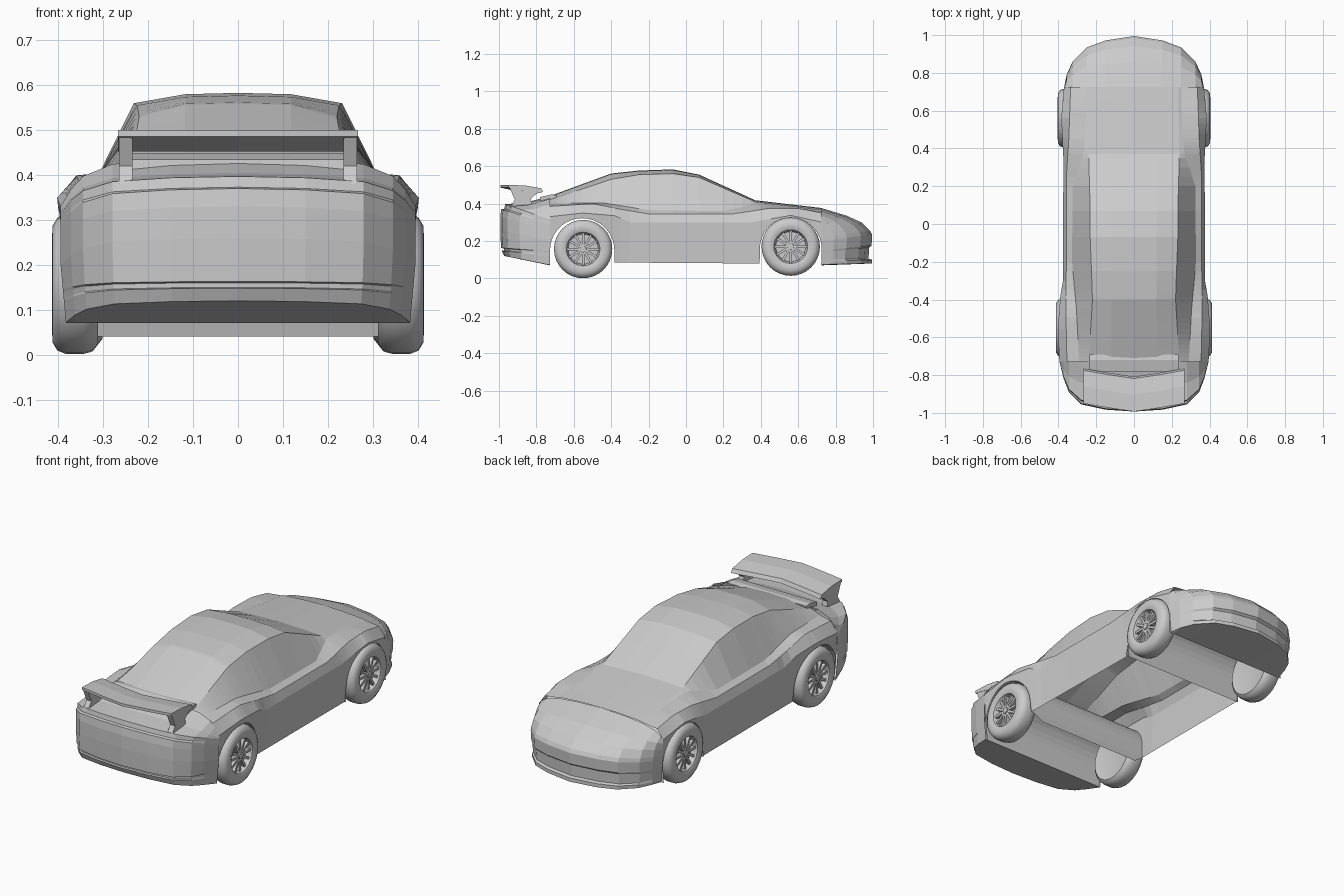
import bpy, bmesh
from math import sin, cos, pi, radians
from mathutils import Matrix, Vector

if "Cube" in bpy.data.objects:
    bpy.data.objects.remove(bpy.data.objects["Cube"])


def finish(bm, name, mirror=True, smooth=False):
    bmesh.ops.remove_doubles(bm, verts=bm.verts, dist=0.0001)
    bmesh.ops.recalc_face_normals(bm, faces=bm.faces)
    me = bpy.data.meshes.new(name)
    bm.to_mesh(me)
    bm.free()
    ob = bpy.data.objects.new(name, me)
    bpy.context.collection.objects.link(ob)
    if mirror:
        m = ob.modifiers.new("mirror", "MIRROR")
        m.merge_threshold = 0.0005
    if smooth:
        bpy.context.view_layer.objects.active = ob
        ob.select_set(True)
        bpy.ops.object.shade_smooth_by_angle(angle=radians(40))
        ob.select_set(False)
    return ob


def grid(name, rows, **kw):
    """Quad skin through rows of points."""
    bm = bmesh.new()
    vs = [[bm.verts.new(p) for p in r] for r in rows]
    for a, b in zip(vs, vs[1:]):
        for i in range(len(a) - 1):
            bm.faces.new((a[i], a[i + 1], b[i + 1], b[i]))
    return finish(bm, name, **kw)


def prism(name, stations, **kw):
    """Closed outline lofted through stations, with end caps."""
    bm = bmesh.new()
    vs = [[bm.verts.new(p) for p in s] for s in stations]
    n = len(vs[0])
    for a, b in zip(vs, vs[1:]):
        for i in range(n):
            j = (i + 1) % n
            bm.faces.new((a[i], a[j], b[j], b[i]))
    bm.faces.new(vs[-1])
    if not kw.pop("open_start", False):
        bm.faces.new(vs[0])
    return finish(bm, name, **kw)


def rail(keys, y):
    """Interpolate (x, z) along a lengthwise rail of (y, x, z) keys."""
    if y <= keys[0][0]:
        return keys[0][1:]
    for a, b in zip(keys, keys[1:]):
        if y <= b[0]:
            t = (y - a[0]) / (b[0] - a[0])
            return (a[1] + t * (b[1] - a[1]), a[2] + t * (b[2] - a[2]))
    return keys[-1][1:]


# Lengthwise rails of the body, from sill up to roof centre
SILL = [(-.73, .38, .08), (-.36, .37, .085), (.36, .365, .08), (.73, .37, .08)]
WAIST = [(-.73, .395, .33), (-.55, .403, .35), (-.38, .39, .335), (-.3, .376, .30),
         (.35, .374, .30), (.56, .385, .337), (.73, .37, .30)]
SHOULDER = [(-.73, .355, .385), (-.5, .36, .40), (-.35, .36, .37), (-.2, .358, .345),
            (.25, .358, .345), (.45, .345, .375), (.6, .34, .375), (.73, .335, .35)]
WINDOW = [(-.73, .29, .40), (-.45, .305, .405), (-.2, .328, .365), (.2, .325, .36),
          (.38, .265, .402), (.5, .255, .388), (.73, .25, .36)]
EDGE = [(-.73, .24, .42), (-.4, .22, .53), (-.25, .225, .555), (-.07, .232, .56),
        (.07, .232, .54), (.37, .24, .41), (.73, .235, .365)]
ROOF = [(-.73, .118, .437), (-.4, .118, .558), (-.25, .118, .574), (-.07, .118, .58),
        (.07, .118, .552), (.37, .12, .415), (.73, .118, .373)]
ARCHES = {"rear": (-.555, .15, .172), "front": (.56, .16, .165)}
Y_REAR, Y_NOSE = -.727, .725


def sill_point(y, z):
    (xs, zs), (xw, zw) = rail(SILL, y), rail(WAIST, y)
    return (xs + (xw - xs) * (z - zs) / (zw - zs), y, z)


def section(y, z):
    pts = [sill_point(y, z)]
    for r in (WAIST, SHOULDER, WINDOW, EDGE, ROOF):
        x, h = rail(r, y)
        pts.append((x, y, h))
    pts.append((0, y, rail(ROOF, y)[1] + .003))
    return pts


# Body shell: sill line rises over both wheel arches
def arch_curve(key, n=18):
    cy, cz, r = ARCHES[key]
    return [(cy - r * cos(pi * i / n), cz + r * sin(pi * i / n)) for i in range(n + 1)]


rear, front = arch_curve("rear"), arch_curve("front")
door_ys = [rear[-1][0] + .001, -.35, -.3, -.25, -.2, -.07, .07, .2, .25, .3, .35, .37,
           front[0][0] - .001]
stations = rear + [(y, rail(SILL, y)[1]) for y in door_ys] + front
grid("body_shell", [section(y, z) for y, z in stations])

# Wheel tunnels spanning the car
for name, path in (("rear_wheel_tunnel", [(Y_REAR, .07)] + rear + [(-.375, .085), (-.362, .04)]),
                   ("front_wheel_tunnel", [(.385, .08)] + front + [(Y_NOSE, .07)])):
    grid(name, [[sill_point(y, z) if z > .08 else (.375 if z > .05 else .31, y, z), (0, y, z)]
                for y, z in path])


# Bumpers: profile rows (reach, centre z, edge z) wrapped around a plan path
def bumper(name, plan, rows):
    y0, y1 = plan[0][1], plan[-1][1]
    out = []
    for t, zc, ze in rows:
        row = []
        for x, y in plan:
            u = (y - y0) / (y1 - y0)
            tuck = .015 * max(0, (.2 - (ze + (zc - ze) * u)) / .13)
            row.append((x * (1 - tuck * 2), y0 + t * (y - y0), ze + (zc - ze) * u))
        out.append(row)
    grid(name, out)


bumper("rear_bumper",
       [(.395, Y_REAR), (.372, -.82), (.345, -.89), (.28, -.955), (.15, -.983), (0, -.993)],
       [(0, .07, .07), (.92, .12, .072), (.97, .148, .12), (.93, .15, .125), (.93, .16, .14),
        (.985, .163, .145), (1, .26, .20), (1.0, .33, .26), (.98, .37, .29), (.92, .373, .30),
        (.9, .397, .315), (.5, .405, .32), (0, .44, .33)])
bumper("front_bumper",
       [(.37, Y_NOSE), (.357, .79), (.325, .86), (.25, .935), (.15, .972), (0, .995)],
       [(0, .07, .07), (1, .08, .075), (1, .10, .09), (.93, .105, .10), (.94, .165, .14),
        (.99, .175, .15), (1, .235, .20), (.96, .255, .22), (.8, .298, .25), (.5, .335, .28),
        (0, .376, .30)])

# Rear wing with V-shaped plan, its struts and the engine cover ledge
WING = [(-.95, .50), (-.95, .486), (-.88, .47), (-.81, .452), (-.765, .462),
        (-.775, .482), (-.86, .497)]
prism("rear_wing", [[(x, y - d, z) for y, z in WING] for x, d in ((0, .043), (.13, .024), (.267, 0))],
      open_start=True)
STRUT = [(-.94, .38), (-.915, .42), (-.945, .49), (-.79, .462), (-.83, .425), (-.82, .38)]
prism("wing_strut", [[(x, y, z) for y, z in STRUT] for x in (.235, .265)])
LEDGE = [(-.785, .39), (-.78, .435), (-.72, .449), (-.69, .445), (-.70, .39)]
prism("engine_cover", [[(x, y, z) for y, z in LEDGE] for x in (0, .235)], open_start=True)

# Wheels: lathed tyre and rim with radial spokes
TYRE = [(0, .012), (.09, .012), (.135, 0), (.15, .012), (.156, .035), (.156, .07), (.148, .09),
        (.13, .101), (.105, .102), (.09, .096), (.085, .085), (.08, .066), (0, .066)]


def wheel(name, x, y, z, seg=32):
    rings = [[(x + w, y + r * cos(2 * pi * i / seg), z + r * sin(2 * pi * i / seg))
              for r, w in TYRE] for i in range(seg + 1)]
    bm = bmesh.new()
    for a, b in zip(rings, rings[1:]):
        for i in range(len(TYRE) - 1):
            quad = [a[i], a[i + 1], b[i + 1], b[i]]
            if TYRE[i][0] == 0:
                quad = quad[:3]
            elif TYRE[i + 1][0] == 0:
                quad = [a[i], a[i + 1], b[i]]
            bm.faces.new([bm.verts.new(p) for p in quad])
    finish(bm, name + "_tyre", smooth=True)
    bm = bmesh.new()
    for k in range(12):
        m = (Matrix.Translation((x + .078, y, z)) @ Matrix.Rotation(2 * pi * k / 12, 4, 'X')
             @ Matrix.Translation((0, .05, 0)) @ Matrix.Diagonal((.018, .074, .013, 1)))
        bmesh.ops.create_cube(bm, size=1, matrix=m)
    bmesh.ops.create_cone(bm, cap_ends=True, segments=16, radius1=.02, radius2=.017, depth=.026,
                          matrix=Matrix.Translation((x + .08, y, z)) @ Matrix.Rotation(pi / 2, 4, 'Y'))
    finish(bm, name + "_spokes")


wheel("rear_wheel", .312, -.55, .157)
wheel("front_wheel", .302, .56, .17)
